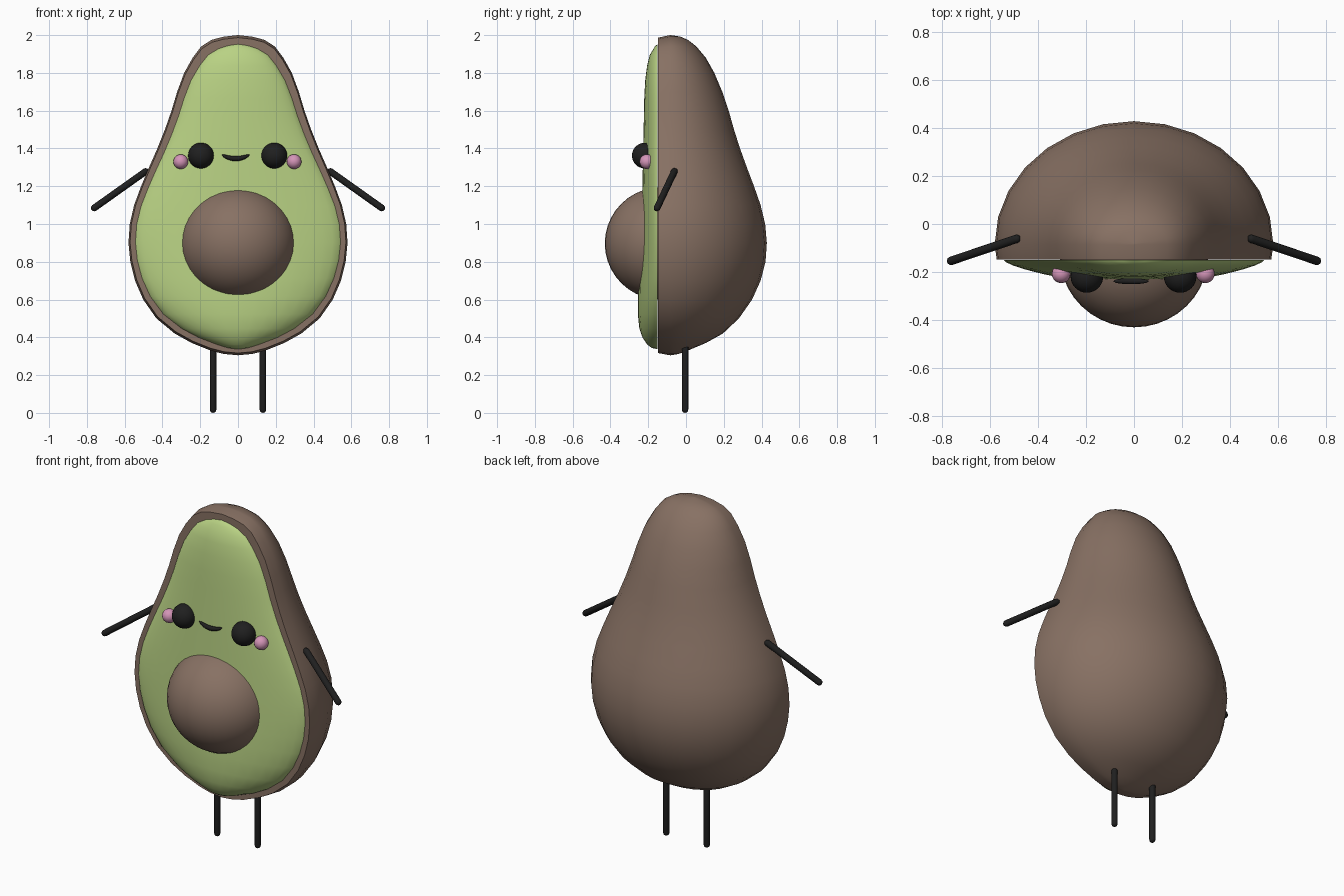
import bpy, bmesh, math
from mathutils import Vector

if "Cube" in bpy.data.objects:
    bpy.data.objects.remove(bpy.data.objects["Cube"])


def material(name, rgb):
    m = bpy.data.materials.new(name)
    m.diffuse_color = (*rgb, 1)
    m.use_nodes = True
    m.node_tree.nodes["Principled BSDF"].inputs["Base Color"].default_value = m.diffuse_color
    return m


BROWN = material("skin brown", (0.245, 0.165, 0.126))
GREEN = material("flesh green", (0.485, 0.645, 0.23))
BLACK = material("soft black", (0.014, 0.014, 0.014))
PINK = material("blush pink", (0.66, 0.30, 0.48))

CUT = -0.148   # plane where the fruit is sliced
MID = -0.085   # widest plane of the skin
SEG = 14

# height, half width, back depth, flesh bulge
ROWS = [
    (2.000, 0.00, -0.08, 0.0), (1.992, 0.075, -0.03, 0.012), (1.975, 0.14, 0.01, 0.022),
    (1.94, 0.195, 0.055, 0.042), (1.88, 0.24, 0.105, 0.056), (1.80, 0.285, 0.15, 0.066),
    (1.70, 0.322, 0.192, 0.071), (1.60, 0.352, 0.226, 0.073), (1.50, 0.387, 0.254, 0.075),
    (1.40, 0.427, 0.286, 0.077), (1.30, 0.471, 0.322, 0.079), (1.20, 0.513, 0.36, 0.081),
    (1.10, 0.55, 0.395, 0.083), (1.00, 0.573, 0.419, 0.086), (0.90, 0.58, 0.428, 0.09),
    (0.80, 0.57, 0.421, 0.095), (0.70, 0.545, 0.395, 0.101), (0.60, 0.502, 0.35, 0.105),
    (0.50, 0.432, 0.28, 0.105), (0.42, 0.335, 0.195, 0.097), (0.37, 0.245, 0.105, 0.08),
    (0.33, 0.145, 0.01, 0.055), (0.312, 0.075, -0.04, 0.03), (0.305, 0.00, -0.08, 0.0),
]


def finish(ob, mat, angle=40):
    ob.data.materials.append(mat)
    bpy.ops.object.select_all(action='DESELECT')
    ob.select_set(True)
    bpy.context.view_layer.objects.active = ob
    bpy.ops.object.shade_smooth_by_angle(angle=math.radians(angle))
    return ob


def loft(name, rings, mat, closed):
    """Skin a stack of equal-length rings into one surface."""
    bm = bmesh.new()
    grid = [[bm.verts.new(p) for p in r] for r in rings]
    n = len(grid[0])
    for a, b in zip(grid, grid[1:]):
        for i in range(n if closed else n - 1):
            j = (i + 1) % n
            bm.faces.new((a[i], a[j], b[j], b[i]))
    bmesh.ops.remove_doubles(bm, verts=bm.verts, dist=0.0005)
    bmesh.ops.recalc_face_normals(bm, faces=bm.faces)
    me = bpy.data.meshes.new(name)
    bm.to_mesh(me)
    bm.free()
    ob = bpy.data.objects.new(name, me)
    bpy.context.collection.objects.link(ob)
    return finish(ob, mat)


def ball(name, loc, radii, mat, seg=32):
    bpy.ops.mesh.primitive_uv_sphere_add(segments=seg, ring_count=seg // 2, location=loc)
    ob = bpy.context.object
    ob.name = name
    ob.scale = radii
    bpy.ops.object.transform_apply(location=False, rotation=False, scale=True)
    return finish(ob, mat)


def tube(name, pts, radii, mat, seg=12):
    """Sweep circles of given radii along a path that lies across the depth axis."""
    pts = [Vector(p) for p in pts]
    rings = []
    for i, p in enumerate(pts):
        d = (pts[min(i + 1, len(pts) - 1)] - pts[max(i - 1, 0)]).normalized()
        u = d.cross(Vector((0, 1, 0))).normalized()
        v = d.cross(u)
        rings.append([p + radii[i] * (u * math.cos(t) + v * math.sin(t))
                      for t in (2 * math.pi * k / seg for k in range(seg))])
    return loft(name, rings, mat, True)


def limb(name, a, b, r):
    """Straight rod with rounded ends."""
    a, b = Vector(a), Vector(b)
    d = (b - a).normalized()
    steps = [(0, 0), (0.13 * r, 0.5 * r), (0.5 * r, 0.87 * r), (r, r)]
    path = [(a + d * s, q) for s, q in steps] + [(b - d * s, q) for s, q in reversed(steps)]
    return tube(name, [p for p, _ in path], [q for _, q in path], BLACK)


# Skin: rounded back, slightly tucked front edge and flat cut face
rings = []
for z, w, back, _ in ROWS:
    arc = [(w * math.cos(t), MID + (back - MID) * math.sin(t), z)
           for t in (math.pi * k / SEG for k in range(SEG + 1))]
    zc = 1.1 + (z - 1.1) * 0.985
    rings.append([(w * 0.985, CUT, zc)] + arc + [(-w * 0.985, CUT, zc)])
loft("skin", rings, BROWN, True)

# Flesh: domed front inset from the skin edge
rings = []
for z, w, _, bulge in ROWS:
    wi = w - 0.037 * min(1, w / 0.12)
    zi = 0.337 + (z - 0.305) * (1.952 - 0.337) / 1.695
    rings.append([(wi * u, CUT - 0.002 - bulge * max(0, 1 - u * u) ** 0.7, zi)
                  for u in (math.sin(math.pi * (k / 16 - 0.5)) for k in range(17))])
flesh = loft("flesh", rings, GREEN, False)
# open sheet: make sure it faces forward
if sum(p.normal.y * p.area for p in flesh.data.polygons) > 0:
    flesh.data.flip_normals()

# Seed
ball("seed", (0, -0.13, 0.897), (0.309, 0.30, 0.298), BROWN, 40)

# Paired eyes, cheeks, arms and legs
for side, s in (("left", -1), ("right", 1)):
    ball(side + "_eye", (s * 0.194 - 0.002, -0.218, 1.362), (0.068,) * 3, BLACK)
    ball(side + "_cheek", (s * 0.3 - 0.003, -0.207, 1.33), (0.039,) * 3, PINK, 20)
    limb(side + "_arm", (s * 0.475, -0.057, 1.288), (s * 0.775, -0.158, 1.075), 0.018)
    limb(side + "_leg", (s * 0.132, -0.005, 0.42), (s * 0.132, -0.005, 0.0), 0.017)

# Smile: curved rod, thick in the middle and pointed at the ends
N = 12
ts = [-1 + 2 * k / N for k in range(N + 1)]
tube("mouth", [(-0.012 + 0.075 * t, -0.238, 1.346 + 0.022 * t * t) for t in ts],
     [0.013 * (1 - t * t) ** 0.5 for t in ts], BLACK, 10)
